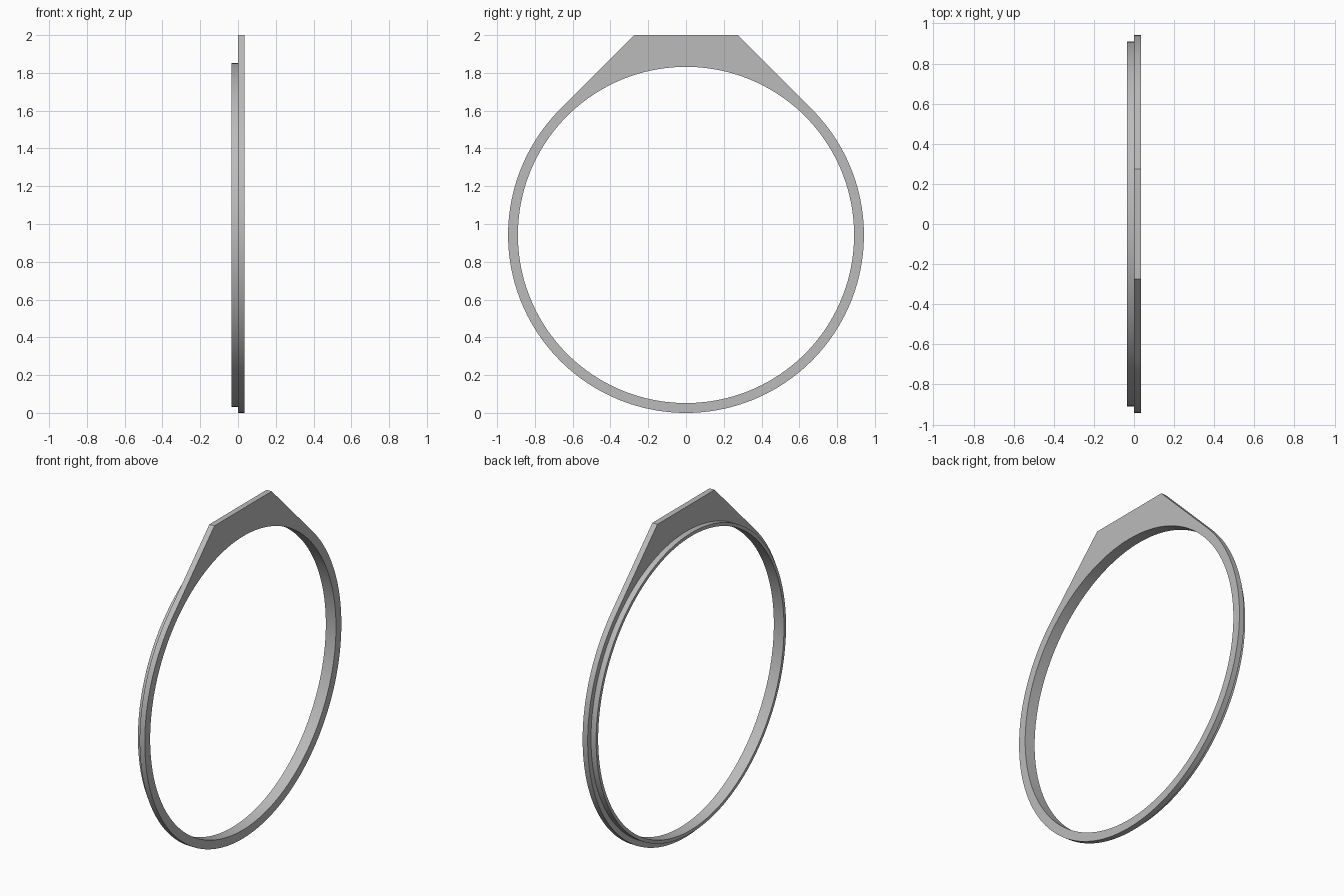
import bpy, bmesh, math

cube = bpy.data.objects.get("Cube")
if cube:
    bpy.data.objects.remove(cube, do_unlink=True)

R_PLATE, R_SLEEVE, R_HOLE = 0.942, 0.91, 0.89
CENTRE_Z, TOP, HALF = 0.942, 2.0, 0.034
SEGMENTS = 160

rise = TOP - CENTRE_Z
corner = math.atan2(R_PLATE * math.sqrt(2) - rise, rise)


def plate_radius(a):
    """Round rim with 45 degree tangent shoulders and a flat top."""
    a = abs(a)
    if a >= math.pi / 4:
        return R_PLATE
    if a <= corner:
        return rise / math.cos(a)
    return R_PLATE * math.sqrt(2) / (math.cos(a) + math.sin(a))


# Angles measured from straight up, with the two top corners added exactly
angles = [math.tau * i / SEGMENTS - math.pi for i in range(SEGMENTS)]
angles = sorted(angles + [corner, -corner])

# Stepped cross-section swept round the hole: thin sleeve, then wide plate
bm = bmesh.new()
loops = []
for a in angles:
    rim = plate_radius(a)
    section = [(R_HOLE, -HALF), (R_SLEEVE, -HALF), (R_SLEEVE, 0),
               (rim, 0), (rim, HALF), (R_HOLE, HALF)]
    loops.append([bm.verts.new((x, r * math.sin(a), CENTRE_Z + r * math.cos(a)))
                  for r, x in section])
for i, here in enumerate(loops):
    after = loops[(i + 1) % len(loops)]
    for j in range(len(here)):
        k = (j + 1) % len(here)
        bm.faces.new((here[j], here[k], after[k], after[j]))
bmesh.ops.recalc_face_normals(bm, faces=bm.faces)

mesh = bpy.data.meshes.new("flanged_ring")
bm.to_mesh(mesh)
bm.free()
ring = bpy.data.objects.new("flanged_ring", mesh)
bpy.context.collection.objects.link(ring)

# Plain grey
grey = bpy.data.materials.new("plain_grey")
grey.use_nodes = True
colour = (0.5, 0.5, 0.5, 1)
grey.diffuse_color = colour
grey.node_tree.nodes["Principled BSDF"].inputs["Base Color"].default_value = colour
mesh.materials.append(grey)

bpy.ops.object.select_all(action='DESELECT')
ring.select_set(True)
bpy.context.view_layer.objects.active = ring
bpy.ops.object.shade_smooth_by_angle(angle=math.radians(30))
